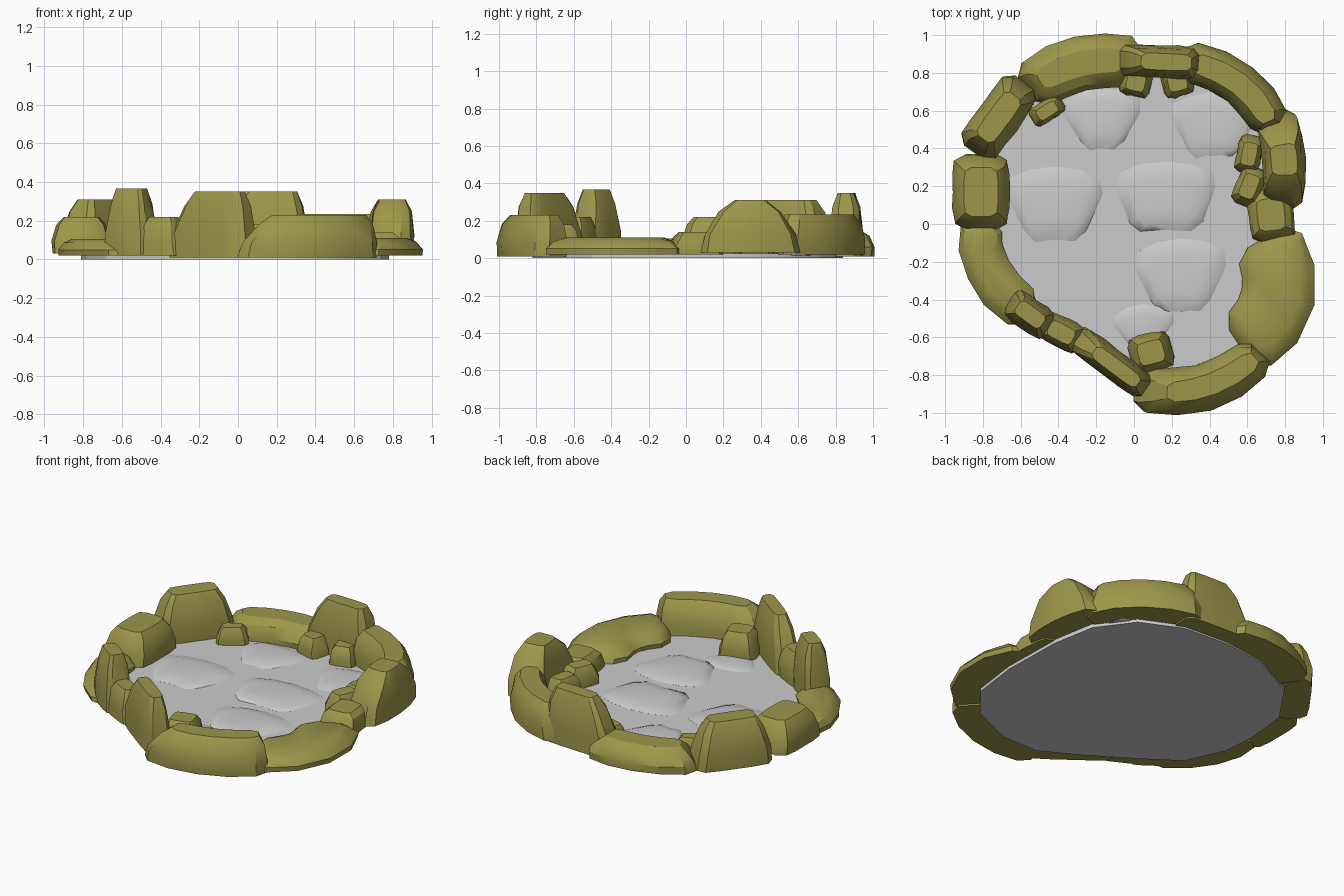
import bpy, bmesh, math, random
from mathutils import Vector

if "Cube" in bpy.data.objects:
    bpy.data.objects.remove(bpy.data.objects["Cube"])

random.seed(4)
olive = bpy.data.materials.new("olive_stone")
olive.diffuse_color = (0.34, 0.31, 0.07, 1)
olive.use_nodes = True
olive.node_tree.nodes["Principled BSDF"].inputs["Base Color"].default_value = olive.diffuse_color

# Stone footprint in path coordinates: s along the path, t across it
SIDE = [(-0.84, 0.93), (-0.45, 1), (0, 1), (0.45, 1), (0.84, 0.93)]
FOOT = ([(-1, 0.55)] + SIDE + [(1, 0.55)]
        + [(1, -0.55)] + [(s, -t) for s, t in reversed(SIDE)] + [(-1, -0.55)])


def finish(name, bm, mat, angle=30):
    bmesh.ops.recalc_face_normals(bm, faces=bm.faces)
    me = bpy.data.meshes.new(name)
    bm.to_mesh(me)
    bm.free()
    ob = bpy.data.objects.new(name, me)
    bpy.context.collection.objects.link(ob)
    if mat:
        me.materials.append(mat)
    bpy.ops.object.select_all(action='DESELECT')
    ob.select_set(True)
    bpy.context.view_layer.objects.active = ob
    bpy.ops.object.shade_smooth_by_angle(angle=math.radians(angle))
    return ob


def bridge(bm, rings):
    n = len(rings[0])
    for a, b in zip(rings, rings[1:]):
        for i in range(n):
            j = (i + 1) % n
            bm.faces.new((a[i], a[j], b[j], b[i]))
    bm.faces.new(rings[0])
    bm.faces.new(rings[-1])


def stone(name, p0, pm, p1, half, top, z0=0.01, ends=0.7, sides=0.5,
          lean=(0, 0), mat=olive, angle=30, jitter=0.006):
    """Boulder whose bent footprint tapers through four layers to a flat top."""
    p0, p1 = Vector(p0), Vector(p1)
    pm = Vector(pm) if pm else (p0 + p1) / 2
    a, b = (p0 + p1) / 2 - pm, (p1 - p0) / 2
    bm = bmesh.new()
    rings = []
    # height, share of the end taper, share of the side taper, share of the lean
    for h, ke, ks, kl in [(0, 0.0, 0.06, 0), (0.35, 0.12, 0, 0.15),
                          (0.78, 0.55, 0.4, 0.7), (1, 1, 1, 1)]:
        fs, ft = 1 - ke * (1 - ends), 1 - ks * (1 - sides)
        ring = []
        for s, t in FOOT:
            s2 = s * fs + lean[0] * kl
            t2 = t * ft + lean[1] * kl
            tan = (2 * a * s2 + b).normalized()
            p = a * s2 * s2 + b * s2 + pm + Vector((-tan.y, tan.x)) * t2 * half
            j = jitter if 0 < h < 1 else 0
            ring.append(bm.verts.new((p.x + random.uniform(-j, j),
                                      p.y + random.uniform(-j, j),
                                      z0 + (top - z0) * h)))
        rings.append(ring)
    bridge(bm, rings)
    return finish(name, bm, mat, angle)


# Thin floor slab inside the ring
outline = [(-.81, .1), (-.78, .38), (-.6, .64), (-.3, .8), (0, .84), (.3, .82),
           (.56, .7), (.72, .48), (.77, .2), (.78, -.2), (.74, -.5), (.58, -.7),
           (.3, -.82), (.05, -.82), (-.2, -.68), (-.48, -.5), (-.68, -.36), (-.79, -.12)]
bm = bmesh.new()
bridge(bm, [[bm.verts.new((x, y, z)) for x, y in outline] for z in (0, 0.025)])
finish("floor", bm, None)

# Faint flagstones swelling out of the floor
for i, (x, y, l, w, h) in enumerate([(-.17, .53, .17, .16, .042), (.42, .5, .2, .17, .04),
                                     (-.42, .08, .22, .19, .045), (.17, .12, .24, .18, .045),
                                     (.25, -.3, .21, .19, .045), (.05, -.56, .14, .11, .038)]):
    stone(f"flagstone_{i + 1}", (x - l, y - .03), (x, y + .03), (x + l, y - .02), w, h,
          z0=0.015, ends=.55, sides=.5, mat=None, angle=60)

# Long curved stones of the ring
stone("back_left_curb", (-.57, .71), (-.28, .85), (.02, .85), .145, .15, ends=.75, sides=.45)
stone("back_right_curb", (.25, .87), (.56, .74), (.73, .5), .115, .235, z0=.02, ends=.85, sides=.5)
stone("front_right_curb", (.01, -.87), (.36, -.865), (.67, -.68), .125, .23,
      ends=.72, sides=.45, lean=(.18, 0))
stone("left_front_curb", (-.8, .02), (-.775, -.24), (-.55, -.48), .12, .105, z0=.02, ends=.8, sides=.4)
stone("right_flat_stone", (.56, -.65), (.765, -.39), (.69, -.07), .195, .11, z0=.02, ends=.8, sides=.55)

# Upright stones of the ring
stone("rear_slab", (-.1, .87), None, (.36, .85), .088, .35, ends=.58, sides=.5, lean=(.18, 0))
stone("right_boulder", (.78, .09), (.795, .34), (.74, .59), .115, .31, z0=.03, ends=.32, sides=.6)
stone("front_slab", (-.33, -.58), None, (.07, -.88), .078, .35, ends=.58, sides=.5, lean=(.18, 0))
stone("front_tall_stone", (-.66, -.4), None, (-.44, -.56), .085, .367, z0=.02, ends=.6, sides=.5)
stone("front_short_stone", (-.49, -.52), None, (-.28, -.63), .08, .22, z0=.02, ends=.6, sides=.55)
stone("left_boulder", (-.81, -.03), None, (-.81, .37), .15, .22, z0=.03, ends=.65, sides=.6)
stone("back_left_boulder", (-.85, .38), None, (-.58, .75), .115, .31, z0=.02, ends=.62, sides=.5)
stone("right_low_stone", (.74, -.09), None, (.71, .19), .12, .14, z0=.02, ends=.6, sides=.6)

# Small stones leaning against the inside of the ring
for i, (x, y, dx, dy, w, h) in enumerate([(.01, .75, .08, -.02, .075, .14), (.23, .75, .08, .02, .075, .14),
                                          (-.46, .6, .08, .05, .055, .13), (.61, .37, .02, .1, .065, .14),
                                          (.61, .2, .04, .1, .07, .15), (.09, -.68, .11, .03, .1, .18)]):
    stone(f"small_stone_{i + 1}", (x - dx, y - dy), None, (x + dx, y + dy), w, h,
          z0=.02, ends=.6, sides=.6)
